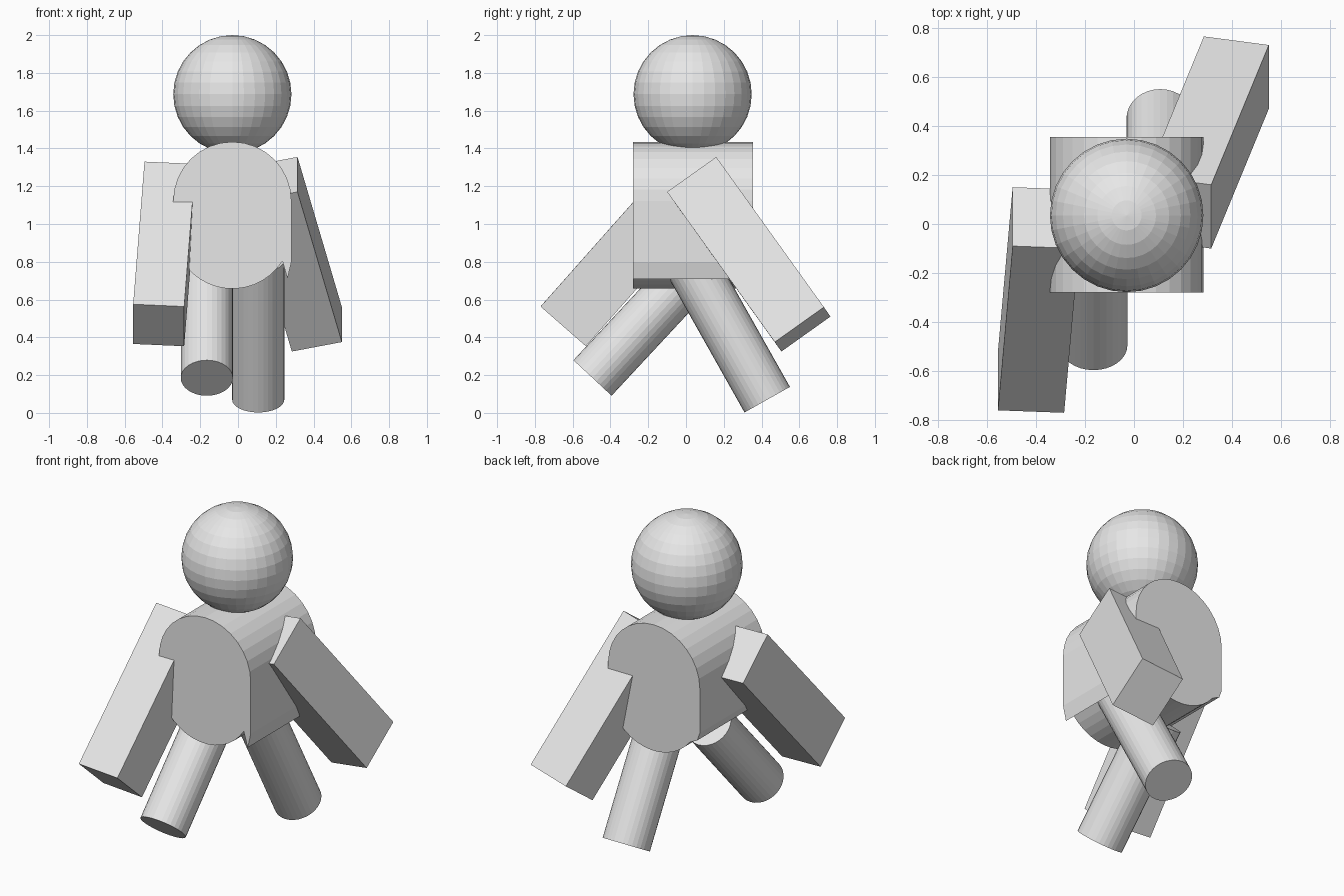
import bpy, bmesh, math
from mathutils import Vector, Matrix

if "Cube" in bpy.data.objects:
    bpy.data.objects.remove(bpy.data.objects["Cube"], do_unlink=True)

grey = bpy.data.materials.new("light grey")
grey.use_nodes = True
grey.diffuse_color = (0.8, 0.8, 0.8, 1)
grey.node_tree.nodes["Principled BSDF"].inputs["Base Color"].default_value = (0.8, 0.8, 0.8, 1)


def finish(name, bm):
    bmesh.ops.recalc_face_normals(bm, faces=bm.faces)
    mesh = bpy.data.meshes.new(name)
    bm.to_mesh(mesh)
    bm.free()
    mesh.materials.append(grey)
    obj = bpy.data.objects.new(name, mesh)
    bpy.context.collection.objects.link(obj)
    return obj


def slanted_box(name, corner, across, depth, length):
    """Box spanned by three edge vectors from one corner."""
    edges = [Vector(v) for v in (across, depth, length)]
    centre = Vector(corner) + sum(edges, Vector()) / 2
    frame = Matrix(edges).transposed().to_4x4()
    bm = bmesh.new()
    bmesh.ops.create_cube(bm, size=1, matrix=Matrix.Translation(centre) @ frame)
    return finish(name, bm)


def leg(name, foot, direction, length):
    """Cylinder rising from the centre of its foot end."""
    d = Vector(direction).normalized()
    turn = d.to_track_quat('Z', 'Y').to_matrix().to_4x4()
    bm = bmesh.new()
    bmesh.ops.create_cone(bm, cap_ends=True, segments=32, radius1=0.138, radius2=0.138,
                          depth=length,
                          matrix=Matrix.Translation(Vector(foot) + d * length / 2) @ turn)
    return finish(name, bm)


def arc(cx, cz, r, start, end, steps):
    angles = [math.radians(start + (end - start) * i / steps) for i in range(steps + 1)]
    return [(cx + r * math.cos(a), cz + r * math.sin(a)) for a in angles]


# Head
MID, R = -0.03, 0.313
bm = bmesh.new()
bmesh.ops.create_uvsphere(bm, u_segments=32, v_segments=16, radius=R,
                          matrix=Matrix.Translation((MID, 0.035, 1.687)))
finish("head", bm)

# Torso: rounded top, straight sides, round belly with a hanging lip on one side
profile = arc(MID, 1.122, R, 0, 180, 16)
profile += [(-0.343, 0.85), (-0.325, 0.80)]
profile += arc(MID, 0.97, R, 218, 328, 12)
profile += [(0.262, 0.71), (0.283, 0.80)]
bm = bmesh.new()
face = bm.faces.new([bm.verts.new((x, -0.28, z)) for x, z in profile])
side = bmesh.ops.extrude_face_region(bm, geom=[face], use_keep_orig=True)
bmesh.ops.translate(bm, vec=(0, 0.635, 0),
                    verts=[g for g in side["geom"] if isinstance(g, bmesh.types.BMVert)])
finish("torso", bm)

# Arms, one swung back and one swung forward
slanted_box("left_arm", (0.315, -0.10, 1.17), (-0.265, 0.035, -0.05),
            (0, 0.26, 0.185), (0.235, 0.57, -0.795))
slanted_box("right_arm", (-0.495, -0.09, 1.33), (0.27, -0.01, -0.012),
            (0, 0.24, -0.21), (-0.06, -0.67, -0.755))

# Legs in a striding pose
leg("left_leg", (0.107, 0.43, 0.07), (0, -0.49, 0.87), 0.85)
leg("right_leg", (-0.165, -0.495, 0.185), (0, 0.68, 0.73), 0.75)
